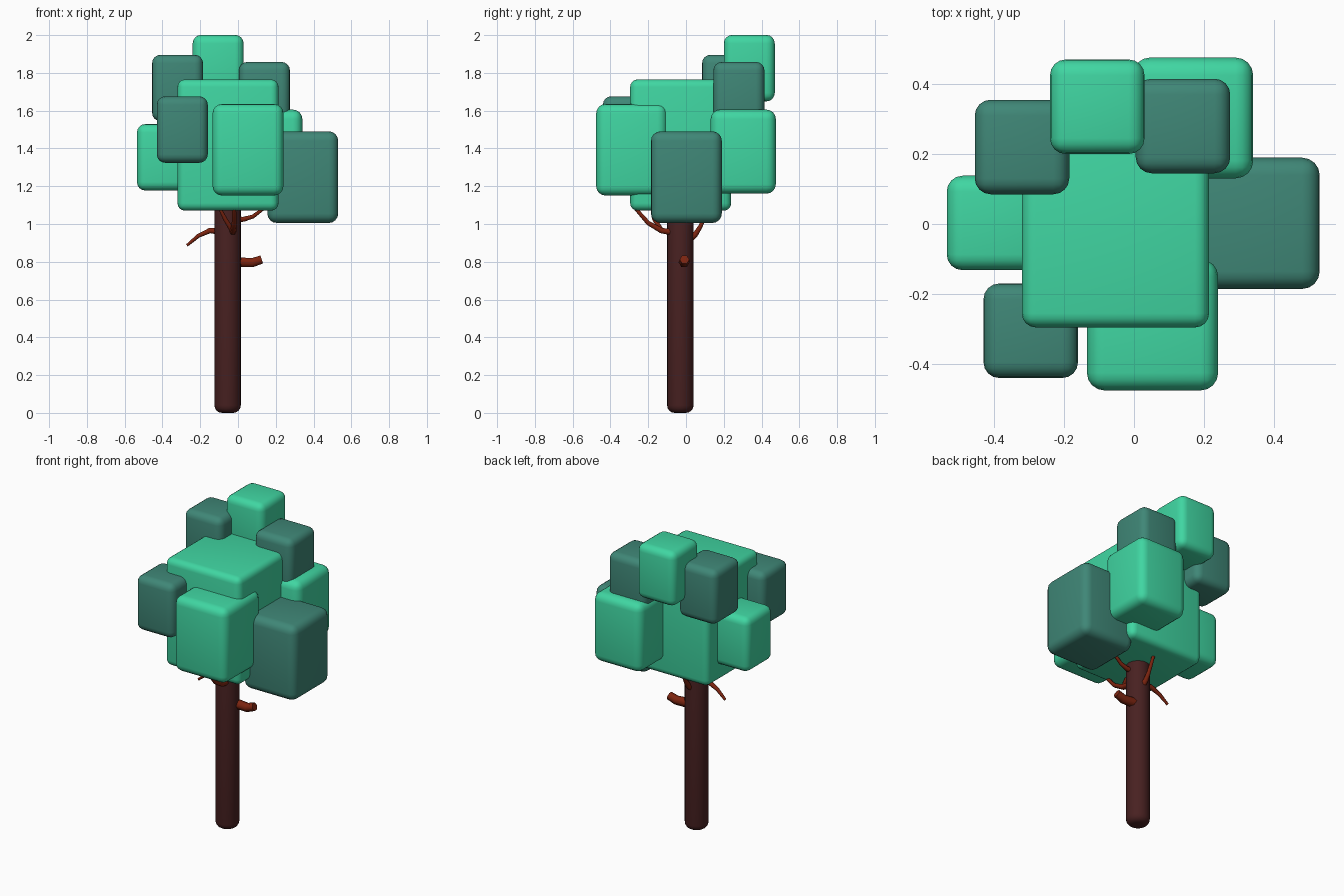
import bpy
import bmesh
import math
from mathutils import Matrix, Vector

if "Cube" in bpy.data.objects:
    bpy.data.objects.remove(bpy.data.objects["Cube"], do_unlink=True)


def material(name, rgb):
    mat = bpy.data.materials.new(name)
    mat.use_nodes = True
    color = (*rgb, 1.0)
    mat.diffuse_color = color
    mat.node_tree.nodes["Principled BSDF"].inputs["Base Color"].default_value = color
    return mat


LIGHT = material("light leaf green", (0.051, 0.672, 0.361))
DARK = material("dark leaf green", (0.05, 0.242, 0.184))
BARK = material("dark bark brown", (0.065, 0.015, 0.015))
TWIG = material("red branch brown", (0.205, 0.018, 0.005))


def finish(name, bm, mat):
    """Turn a bmesh into a smooth shaded object."""
    mesh = bpy.data.meshes.new(name)
    bm.to_mesh(mesh)
    bm.free()
    mesh.materials.append(mat)
    obj = bpy.data.objects.new(name, mesh)
    bpy.context.collection.objects.link(obj)
    bpy.ops.object.select_all(action="DESELECT")
    obj.select_set(True)
    bpy.context.view_layer.objects.active = obj
    bpy.ops.object.shade_smooth_by_angle(angle=math.radians(40))
    return obj


def leaf_block(name, center, width, height, mat, radius=0.05):
    bm = bmesh.new()
    size = Matrix.Diagonal((width, width, height, 1))
    bmesh.ops.create_cube(bm, size=1, matrix=Matrix.Translation(center) @ size)
    bmesh.ops.bevel(bm, geom=bm.edges[:], offset=radius, segments=4,
                    profile=0.5, affect="EDGES")
    finish(name, bm, mat)


def branch(name, points, thickness, tip=0.5):
    """Four sided tapering branch along a short path."""
    curve = bpy.data.curves.new(name, "CURVE")
    curve.dimensions = "3D"
    curve.bevel_depth = thickness
    curve.bevel_resolution = 1
    curve.use_fill_caps = True
    spline = curve.splines.new("POLY")
    spline.points.add(len(points) - 1)
    for i, (point, co) in enumerate(zip(spline.points, points)):
        point.co = (*co, 1)
        point.radius = 1 + (tip - 1) * i / (len(points) - 1)
    curve.materials.append(TWIG)
    obj = bpy.data.objects.new(name, curve)
    bpy.context.collection.objects.link(obj)


# Trunk: a cylinder with rounded ends, its top hidden in the leaves
bm = bmesh.new()
bmesh.ops.create_cone(bm, cap_ends=True, segments=24, radius1=0.07, radius2=0.07,
                      depth=1.3, matrix=Matrix.Translation((-0.055, -0.03, 0.65)))
rims = [e for e in bm.edges if abs(e.verts[0].co.z - e.verts[1].co.z) < 0.01]
bmesh.ops.bevel(bm, geom=rims, offset=0.04, segments=4, profile=0.5, affect="EDGES")
finish("trunk", bm, BARK)

# Crown: one large block with three medium and five small ones around it
leaf_block("crown_center", (-0.053, -0.028, 1.418), 0.535, 0.695, LIGHT, 0.04)
leaf_block("crown_front", (0.053, -0.288, 1.393), 0.375, 0.485, LIGHT)
leaf_block("crown_left", (0.343, 0.002, 1.248), 0.375, 0.485, DARK)
leaf_block("crown_back", (0.168, 0.303, 1.383), 0.345, 0.445, LIGHT)

SMALL = {
    "crown_right": ((-0.4, 0.003, 1.353), LIGHT),
    "crown_front_right": ((-0.295, -0.305, 1.5), DARK),
    "crown_upper_right": ((-0.32, 0.22, 1.72), DARK),
    "crown_top": ((-0.105, 0.335, 1.825), LIGHT),
    "crown_upper_left": ((0.14, 0.28, 1.682), DARK),
}
for name, (center, mat) in SMALL.items():
    leaf_block(name, center, 0.27, 0.352, mat, 0.045)

# Thick broken stub on the left side of the trunk
branch("branch_stub", [(-0.02, -0.01, 0.8), (0.075, -0.01, 0.795), (0.125, -0.008, 0.812)],
       0.03, 0.85)

# Thin curved branches under the crown
branch("branch_right", [(-0.09, -0.03, 0.96), (-0.15, -0.025, 0.965),
                        (-0.21, -0.02, 0.937), (-0.27, -0.015, 0.887)], 0.02, 0.4)
branch("branch_left", [(-0.03, -0.03, 1.025), (0.03, -0.03, 1.025),
                       (0.08, -0.025, 1.04), (0.14, -0.02, 1.085)], 0.018, 0.5)
branch("branch_front", [(-0.03, -0.06, 0.955), (-0.025, -0.13, 0.965),
                        (-0.02, -0.2, 1.005), (-0.02, -0.27, 1.085)], 0.02, 0.5)
branch("branch_front_twig", [(-0.03, -0.13, 0.965), (-0.07, -0.17, 1.03),
                             (-0.095, -0.18, 1.08)], 0.014, 0.6)
branch("branch_back", [(-0.05, 0.02, 0.92), (-0.05, 0.05, 0.945),
                       (-0.05, 0.075, 0.985), (-0.05, 0.12, 1.08)], 0.02, 0.5)
